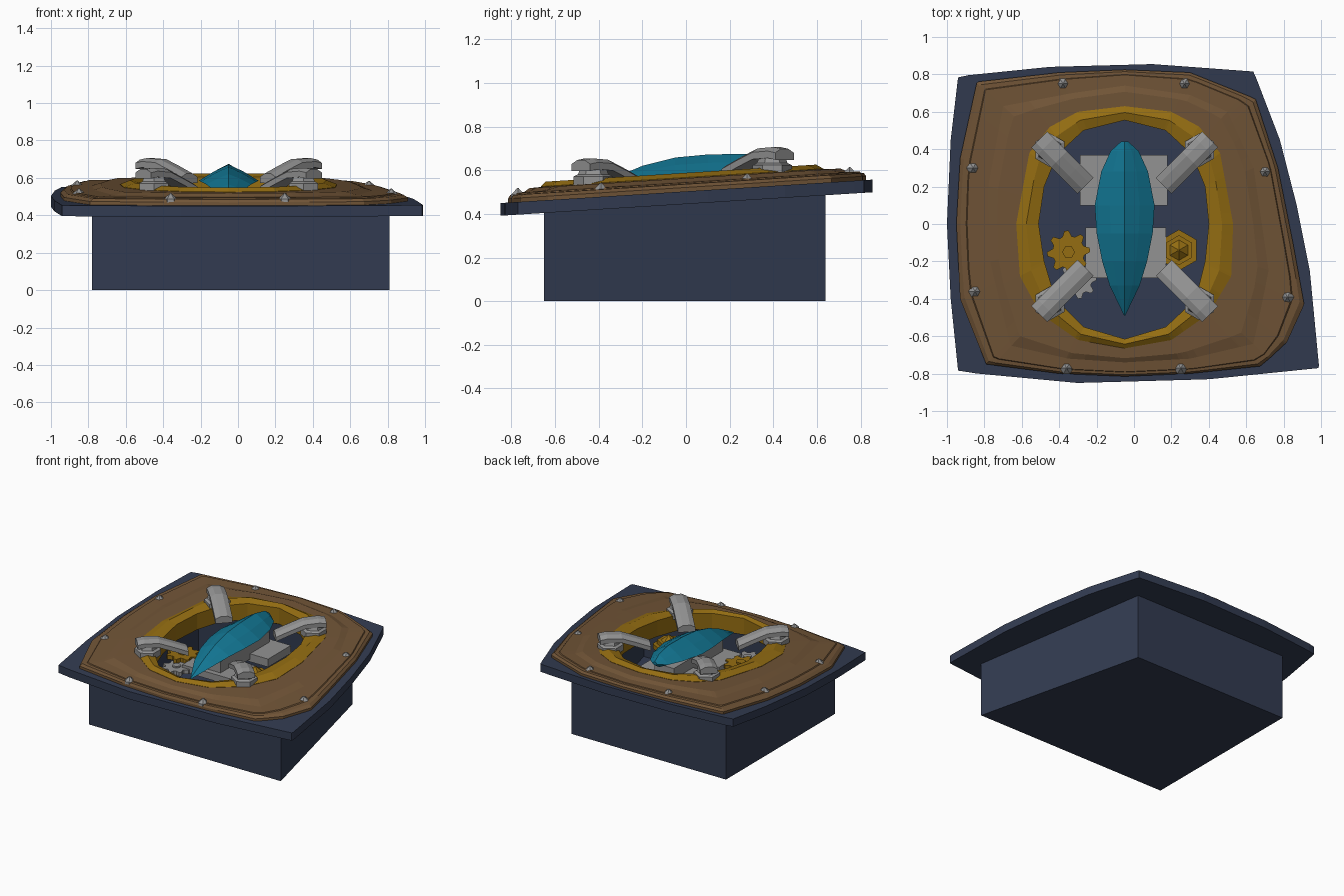
import bpy, bmesh
from math import sin, cos, pi, atan2, hypot
from mathutils import Vector

cube = bpy.data.objects.get("Cube")
if cube:
    bpy.data.objects.remove(cube, do_unlink=True)


def material(name, colour):
    m = bpy.data.materials.new(name)
    m.use_nodes = True
    m.diffuse_color = (*colour, 1)
    m.node_tree.nodes["Principled BSDF"].inputs["Base Color"].default_value = (*colour, 1)
    return m


NAVY = material("navy", (.032, .044, .082))
BROWN = material("brown", (.165, .09, .038))
GOLD = material("gold", (.3, .155, .006))
GREY = material("grey", (.29, .29, .29))
TEAL = material("teal", (.006, .18, .29))


def loft(name, loops, mat, closed=False):
    """Skin equal-length loops; cap the ends, or join last to first."""
    bm = bmesh.new()
    rings = [[bm.verts.new(p) for p in loop] for loop in loops]
    pairs = list(zip(rings, rings[1:]))
    if closed:
        pairs.append((rings[-1], rings[0]))
    else:
        bm.faces.new(rings[0])
        bm.faces.new(rings[-1])
    for a, b in pairs:
        n = len(a)
        for i in range(n):
            j = (i + 1) % n
            bm.faces.new((a[i], a[j], b[j], b[i]))
    bmesh.ops.recalc_face_normals(bm, faces=bm.faces)
    mesh = bpy.data.meshes.new(name)
    bm.to_mesh(mesh)
    bm.free()
    mesh.materials.append(mat)
    ob = bpy.data.objects.new(name, mesh)
    bpy.context.collection.objects.link(ob)
    return ob


def tilt(y):
    """Height of the sloping deck."""
    return .503 + .063 * y


def ngon(x, y, z, r, n, turn=0):
    return [(x + r * cos(turn + 2 * pi * i / n), y + r * sin(turn + 2 * pi * i / n), z) for i in range(n)]


# Outlines of the deck layers
CX = -.05
SLAB = [(.99, -.77), (.94, -.25), (.87, .1), (.78, .45), (.64, .815), (.1, .855), (-.45, .84),
        (-.94, .79), (-.98, .45), (-1, 0), (-.98, -.4), (-.94, -.79), (-.3, -.85), (.4, -.83)]
PLATE = [(.91, -.43), (.85, -.1), (.77, .3), (.65, .67), (.3, .81), (-.05, .825), (-.4, .81), (-.84, .76),
         (-.93, .35), (-.95, 0), (-.93, -.4), (-.79, -.75), (-.4, -.8), (-.05, -.815), (.3, -.8),
         (.68, -.76), (.82, -.63)]
CREST = [(.72, -.25), (.64, .3), (.5, .6), (.3, .69), (-.05, .74), (-.33, .7), (-.7, .63), (-.78, .2),
         (-.77, -.2), (-.66, -.65), (-.35, -.72), (-.05, -.74), (.3, -.72), (.64, -.64)]
RING_OUT = [(.53, 0), (.46, .38), (.35, .52), (.2, .6), (-.05, .63), (-.3, .6), (-.45, .52), (-.56, .38),
            (-.63, 0), (-.61, -.28), (-.5, -.48), (-.3, -.62), (-.05, -.665), (.2, -.62), (.4, -.48), (.52, -.28)]
RING_IN = [(.4, 0), (.38, .2), (.31, .37), (.17, .5), (-.05, .555), (-.27, .5), (-.41, .37), (-.48, .2),
           (-.51, 0), (-.48, -.2), (-.42, -.4), (-.27, -.55), (-.05, -.615), (.17, -.55), (.33, -.4), (.38, -.2)]

ANGLES = sorted({round(atan2(y, x - CX), 2) for o in (SLAB, PLATE, CREST, RING_OUT, RING_IN) for x, y in o})


def radii(outline):
    """Distance from the centre to the outline at every shared angle."""
    result = []
    pts = [Vector((x - CX, y)) for x, y in outline]
    for a in ANGLES:
        d = Vector((cos(a), sin(a)))
        best = 0
        for p, q in zip(pts, pts[1:] + pts[:1]):
            e = q - p
            den = d.x * e.y - d.y * e.x
            if abs(den) < 1e-9:
                continue
            r = (p.x * e.y - p.y * e.x) / den
            s = (p.x * d.y - p.y * d.x) / den
            if r > 0 and -1e-6 <= s <= 1 + 1e-6:
                best = max(best, r)
        result.append(best)
    return result


R = {k: radii(o) for k, o in dict(slab=SLAB, plate=PLATE, crest=CREST, outer=RING_OUT, inner=RING_IN).items()}


def layer(a, b, f, h):
    """Loop part way from outline a to outline b, h above the deck."""
    loop = []
    for ang, p, q in zip(ANGLES, R[a], R[b]):
        r = p + (q - p) * f
        y = r * sin(ang)
        loop.append((CX + r * cos(ang), y, tilt(y) + h))
    return loop


# Deck slab, plate and ring
loft("deck_slab", [layer("slab", "inner", 0, -.058), layer("slab", "inner", 0, 0),
                   layer("inner", "outer", .15, 0), layer("inner", "outer", .15, -.058)], NAVY, True)
loft("wooden_plate", [layer("plate", "crest", 0, -.005), layer("plate", "crest", 0, .018),
                      layer("plate", "crest", .12, .033), layer("plate", "crest", .3, .035),
                      layer("plate", "crest", .33, .041), layer("crest", "outer", 0, .045),
                      layer("crest", "outer", .3, .06), layer("crest", "outer", 1.1, .062),
                      layer("crest", "outer", 1.1, -.005)], BROWN, True)
loft("gold_ring", [layer("outer", "inner", 0, .02), layer("outer", "inner", 0, .064),
                   layer("outer", "inner", .45, .085), layer("outer", "inner", 1, .07),
                   layer("outer", "inner", 1, -.05), layer("outer", "inner", .6, -.05)], GOLD, True)


# Hollow wedge-shaped box
def box_loop(inset, height=None):
    pts = [(-.78 + inset, -.65 + inset), (.81 - inset, -.65 + inset),
           (.5 - inset, .64 - inset), (-.78 + inset, .64 - inset)]
    return [(x, y, tilt(y) - .05 if height is None else height) for x, y in pts]


loft("box", [box_loop(0, 0), box_loop(0), box_loop(.015), box_loop(.015, .015)], NAVY)

# Studs around the plate
studs = [(-.38, .75), (.27, .75), (.7, .28), (.82, -.39), (.25, -.77), (-.36, -.77), (-.85, -.36), (-.86, .3)]
for i, (x, y) in enumerate(studs):
    z = tilt(y)
    loft(f"stud_{i}", [ngon(x, y, z + .01, .036, 6), ngon(x, y, z + .034, .036, 6),
                       ngon(x, y, z + .064, .003, 6)], GREY)

# Crystal: y, half width, girdle height, ridge height
crystal = []
for y, w, g, top in [(-.49, .003, .475, .48), (-.33, .08, .535, .565), (-.2, .12, .565, .62), (-.05, .15, .58, .658),
                     (.1, .16, .585, .672), (.28, .125, .59, .675), (.39, .075, .59, .65), (.44, .02, .595, .615)]:
    mid = g + (top - g) * .56
    crystal.append([(CX - w, y, g), (CX - w / 2, y, mid), (CX, y, top), (CX + w / 2, y, mid),
                    (CX + w, y, g), (CX, y, g - w * .5)])
loft("crystal", crystal, TEAL)

# Clamp arms on stepped feet
for side in (-1, 1):
    for end in (-1, 1):
        tag = ("front" if end < 0 else "back") + ("_left" if side > 0 else "_right")
        fx, fy = CX + side * .4, end * .41 - .015
        base = tilt(fy) + .07
        steps = [(-.02, .09), (.025, .09), (.035, .07), (.06, .06)]
        loft("foot_" + tag, [ngon(fx, fy, base + h, r, 6, pi / 6) for h, r in steps], GREY)
        sections = []
        along = Vector((side, end)).normalized()
        across = Vector((-along.y, along.x))
        for u, top in [(.08, .1), (.03, .108), (-.07, .102), (-.17, .065), (-.27, .025)]:
            c = Vector((fx, fy)) + along * u
            profile = [(-.06, -.05), (-.06, -.018), (-.025, 0), (.025, 0), (.06, -.018), (.06, -.05)]
            sections.append([(*(c + across * v), base + top + h) for v, h in profile])
        loft("arm_" + tag, sections, GREY)


# Support blocks below the crystal
def block(name, x0, x1, y0, y1, z0, z1):
    loft(name, [[(x0, y0, z), (x1, y0, z), (x1, y1, z), (x0, y1, z)] for z in (z0, z1)], GREY)


block("back_support", -.29, .18, .1, .37, .4, .46)
block("front_support", -.26, .17, -.29, -.02, .4, .45)
block("support_bar", -.13, .03, -.25, .33, .42, .54)


# Gears
def gear(name, x, y, z, r, mat, teeth=8):
    outline = []
    for i in range(teeth * 4):
        a = 2 * pi * i / (teeth * 4)
        rad = r if i % 4 < 2 else r * .75
        outline.append((x + rad * cos(a), y + rad * sin(a)))
    loft(name, [[(*p, h) for p in outline] for h in (z - .03, z)], mat)
    loft(name + "_hub", [ngon(x, y, z - .1, r * .3, 6), ngon(x, y, z + .012, r * .3, 6)], mat)


gear("gold_gear", -.35, -.15, .46, .115, GOLD)
gear("grey_gear", -.3, -.3, .43, .1, GREY)

# Hexagonal cap with a pointed centre
loft("hex_cap", [ngon(.24, -.14, h, r, 6, pi / 6) for h, r in
                 [(.41, .11), (.445, .11), (.445, .08), (.475, .08), (.475, .055), (.515, .004)]], GOLD)
